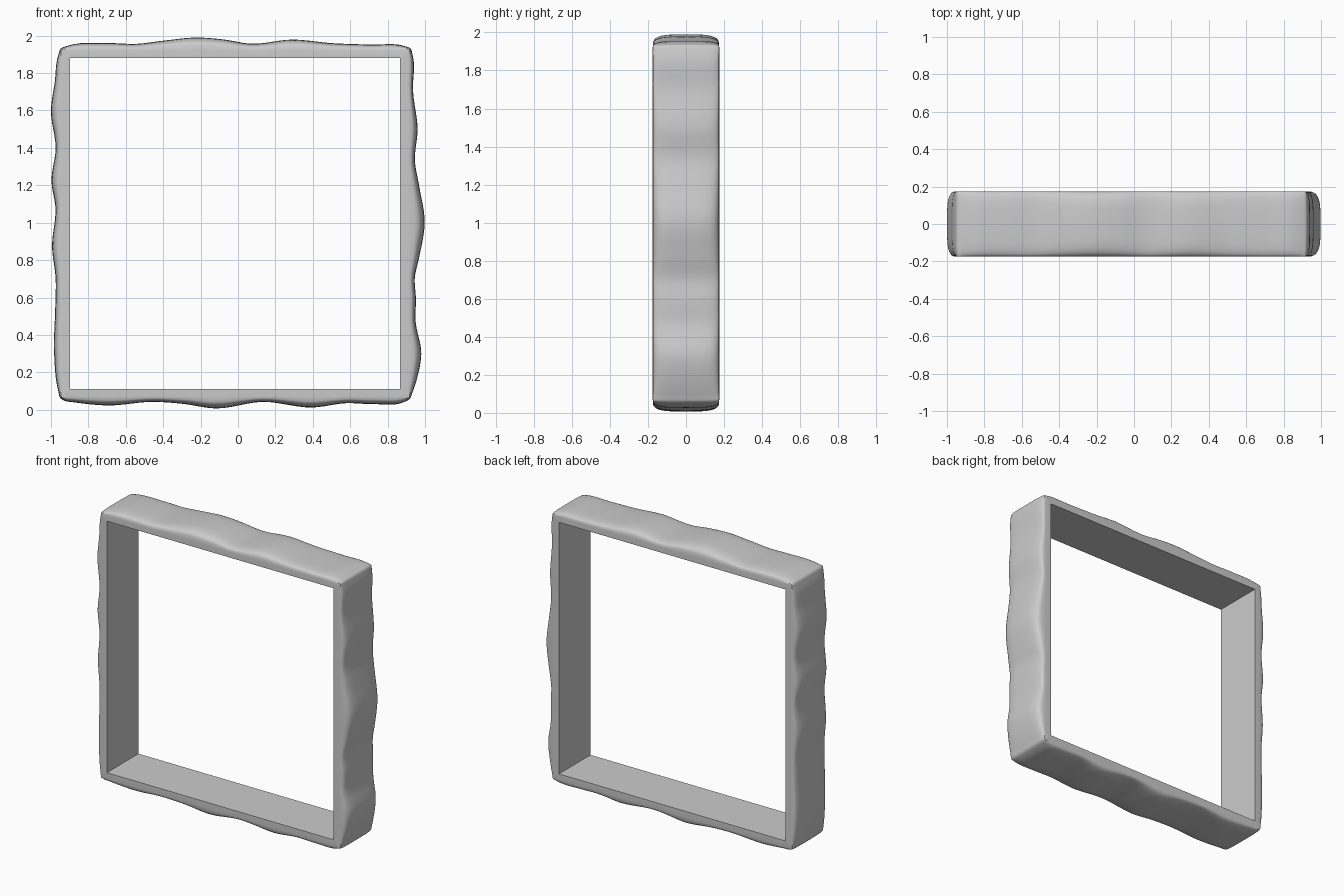
import bpy, bmesh, math
from mathutils import Vector

if "Cube" in bpy.data.objects:
    bpy.data.objects.remove(bpy.data.objects["Cube"])

HALF_DEPTH = 0.175
STEPS = 6      # samples between outline points
ARC = 8        # samples across half the depth

# wavy outer outline (x, z), clockwise from the top left corner
top = [(-.92, 1.943), (-.68, 1.96), (-.55, 1.956), (-.4, 1.973), (-.22, 1.99),
       (-.08, 1.98), (.07, 1.957), (.29, 1.979), (.5, 1.96), (.7, 1.952), (.895, 1.943)]
right = [(.922, 1.932), (.933, 1.9), (.936, 1.7), (.96, 1.5), (.946, 1.33), (.968, 1.2),
         (.998, 1.0), (.97, .82), (.945, .7), (.951, .6), (.95, .47), (.98, .3),
         (.958, .17), (.932, .09), (.92, .06)]
bottom = [(.89, .042), (.72, .03), (.58, .035), (.4, .012), (.13, .042), (-.12, .007),
          (-.3, .032), (-.45, .042), (-.7, .023), (-.88, .04), (-.925, .047)]
left = [(-.95, .063), (-.961, .1), (-.983, .3), (-.977, .55), (-.975, .7), (-.994, .87),
        (-.976, 1.08), (-.997, 1.22), (-.975, 1.4), (-1.0, 1.6), (-.98, 1.75),
        (-.96, 1.9), (-.947, 1.932)]


def smooth_loop(pts):
    """Closed smooth curve through the points, weighted by chord length."""
    p = [Vector(q) for q in pts]
    n = len(p)
    h = [(p[(i + 1) % n] - p[i]).length for i in range(n)]
    d = [(p[(i + 1) % n] - p[i]) / h[i] for i in range(n)]
    m = [(d[i - 1] * h[i] + d[i] * h[i - 1]) / (h[i] + h[i - 1]) for i in range(n)]
    out = []
    for i in range(n):
        a, b = p[i], p[(i + 1) % n]
        for k in range(STEPS):
            t = k / STEPS
            out.append(a * (2*t**3 - 3*t*t + 1) + b * (3*t*t - 2*t**3)
                       + m[i] * h[i] * (t**3 - 2*t*t + t)
                       + m[(i + 1) % n] * h[i] * (t**3 - t*t))
    return out


def clamp_loop(loop, x0, x1, z0, z1):
    return [Vector((min(max(v.x, x0), x1), min(max(v.y, z0), z1))) for v in loop]


outer = smooth_loop(top + right + bottom + left)
base = clamp_loop(outer, -.938, .91, .07, 1.92)      # edge of the flat faces
inner = clamp_loop(outer, -.897, .865, .112, 1.88)   # square opening

bm = bmesh.new()


def add_ring(loop, y):
    return [bm.verts.new((v.x, y, v.y)) for v in loop]


# bulged cross-section from front to back, then the flat opening
rings = [add_ring(inner, -HALF_DEPTH)]
for k in range(-ARC, ARC + 1):
    a = k / ARC * math.pi / 2
    y = HALF_DEPTH * math.copysign(abs(math.sin(a)) ** 0.55, a)
    f = max(math.cos(a), 0) ** 0.55 if abs(k) < ARC else 0
    rings.append(add_ring([b.lerp(o, f) for b, o in zip(base, outer)], y))
rings.append(add_ring(inner, HALF_DEPTH))

n = len(outer)
for r, ring in enumerate(rings):
    nxt = rings[(r + 1) % len(rings)]
    for i in range(n):
        j = (i + 1) % n
        bm.faces.new((ring[i], ring[j], nxt[j], nxt[i]))
bmesh.ops.remove_doubles(bm, verts=bm.verts, dist=1e-5)
bmesh.ops.recalc_face_normals(bm, faces=bm.faces)

mesh = bpy.data.meshes.new("stone_frame")
bm.to_mesh(mesh)
bm.free()
frame = bpy.data.objects.new("stone_frame", mesh)
bpy.context.collection.objects.link(frame)
bpy.context.view_layer.objects.active = frame
frame.select_set(True)
bpy.ops.object.shade_smooth_by_angle(angle=math.radians(40))
